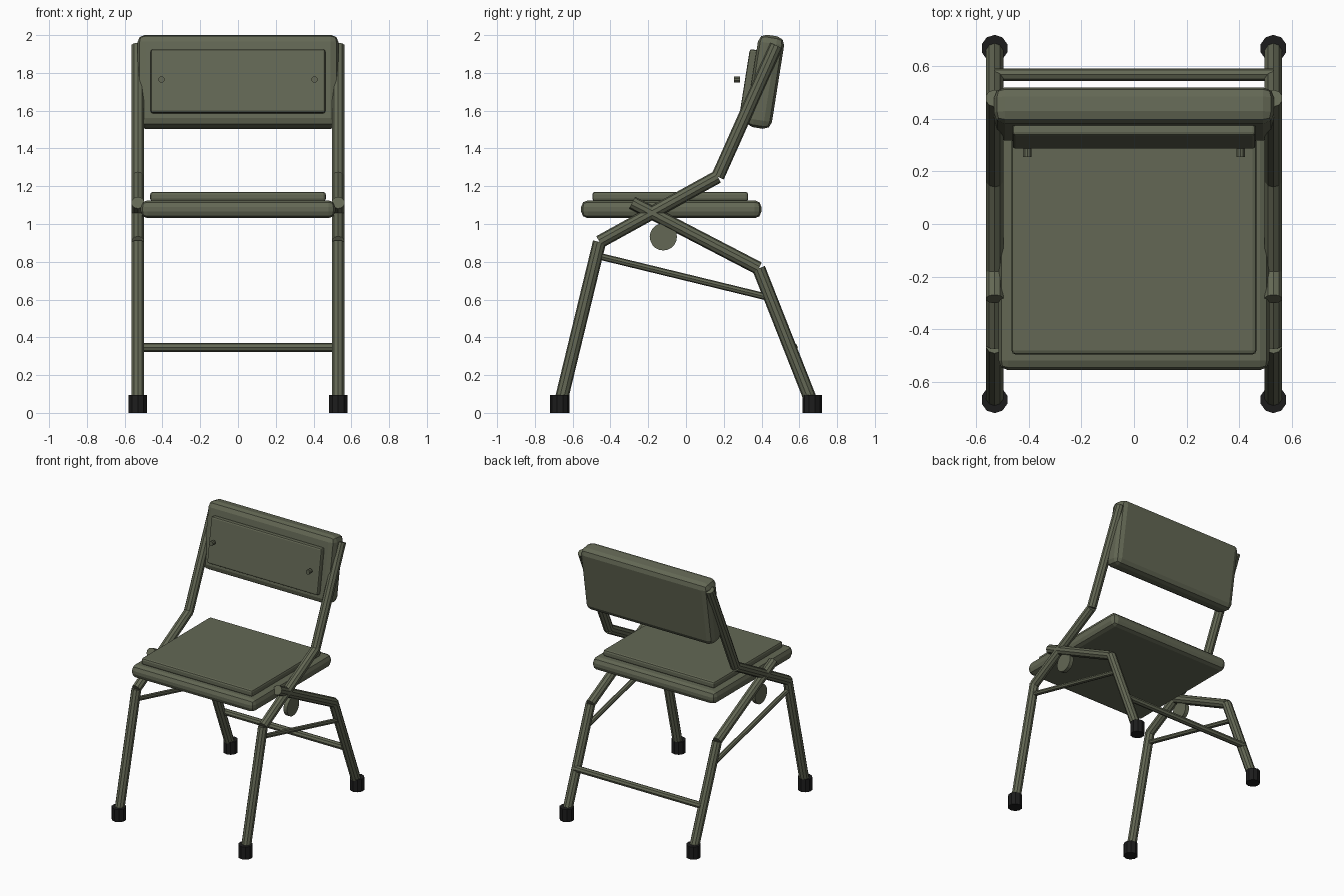
import bpy, math
from mathutils import Vector

if "Cube" in bpy.data.objects:
    bpy.data.objects.remove(bpy.data.objects["Cube"])


def material(name, rgb):
    m = bpy.data.materials.new(name)
    m.diffuse_color = (*rgb, 1)
    m.use_nodes = True
    m.node_tree.nodes["Principled BSDF"].inputs["Base Color"].default_value = m.diffuse_color
    return m


OLIVE = material("olive paint", (0.125, 0.137, 0.089))
BLACK = material("black rubber", (0.012, 0.012, 0.012))


def rod(name, a, b, radius, sides=10, mat=OLIVE):
    """Flat-shaded cylinder running from point a to point b."""
    a, b = Vector(a), Vector(b)
    d = b - a
    bpy.ops.mesh.primitive_cylinder_add(vertices=sides, radius=radius, depth=d.length,
                                        location=(a + b) / 2)
    ob = bpy.context.object
    ob.rotation_euler = d.to_track_quat('Z', 'Y').to_euler()
    ob.name = name
    ob.data.materials.append(mat)
    return ob


def cushion(name, center, size, bevel, tilt=0):
    """Box with rounded edges, tilted about x."""
    bpy.ops.mesh.primitive_cube_add(size=1, location=center)
    ob = bpy.context.object
    ob.scale = size
    bpy.ops.object.transform_apply(location=False, rotation=False, scale=True)
    ob.rotation_euler.x = tilt
    ob.name = name
    mod = ob.modifiers.new("rounded edges", 'BEVEL')
    mod.width = bevel
    mod.segments = 2
    ob.data.materials.append(OLIVE)
    return ob


# Seat and its raised pad
cushion("seat", (0, -0.078, 1.078), (1.03, 0.955, 0.095), 0.036)
cushion("seat_pad", (0, -0.083, 1.145), (0.93, 0.825, 0.05), 0.014)

# Backrest and its raised front panel
TILT = math.radians(-9)
cushion("backrest", (0, 0.418, 1.753), (1.066, 0.14, 0.495), 0.042, TILT)
cushion("backrest_panel", (0, 0.334, 1.755), (0.925, 0.046, 0.34), 0.012, TILT)

# Side frames: (y, z) paths of the two bent tubes, mirrored left and right
FRONT_PATH = [(-0.665, 0.05), (-0.458, 0.905), (0.168, 1.25), (0.478, 1.945)]
REAR_PATH = [(0.667, 0.05), (0.385, 0.765), (-0.285, 1.113)]
FRONT_NAMES = ["front_leg", "seat_rail", "back_upright"]
REAR_NAMES = ["rear_leg", "rear_rail"]

for side, s in (("left", -1), ("right", 1)):
    x = 0.53 * s
    for path, names in ((FRONT_PATH, FRONT_NAMES), (REAR_PATH, REAR_NAMES)):
        for n, p, q in zip(names, path, path[1:]):
            rod(f"{n}_{side}", (x, *p), (x, *q), 0.035)
    # Thin brace between the front and rear legs
    rod(f"side_brace_{side}", (x, -0.47, 0.832), (x, 0.43, 0.613), 0.018, 8)
    # Round pivot plate under the seat
    rod(f"pivot_plate_{side}", (x - 0.015, -0.12, 0.932), (x + 0.015, -0.12, 0.932), 0.072, 20)
    # Rubber feet
    for end, y in (("front", -0.668), ("rear", 0.668)):
        rod(f"{end}_foot_{side}", (x, y, 0), (x, y, 0.095), 0.051, 10, BLACK)
    # Small bolt in front of the backrest
    rod(f"bolt_{side}", (0.405 * s, 0.255, 1.765), (0.405 * s, 0.287, 1.765), 0.017)

# Crossbar between the rear legs
rod("rear_crossbar", (-0.53, 0.568, 0.347), (0.53, 0.568, 0.347), 0.024, 8)
